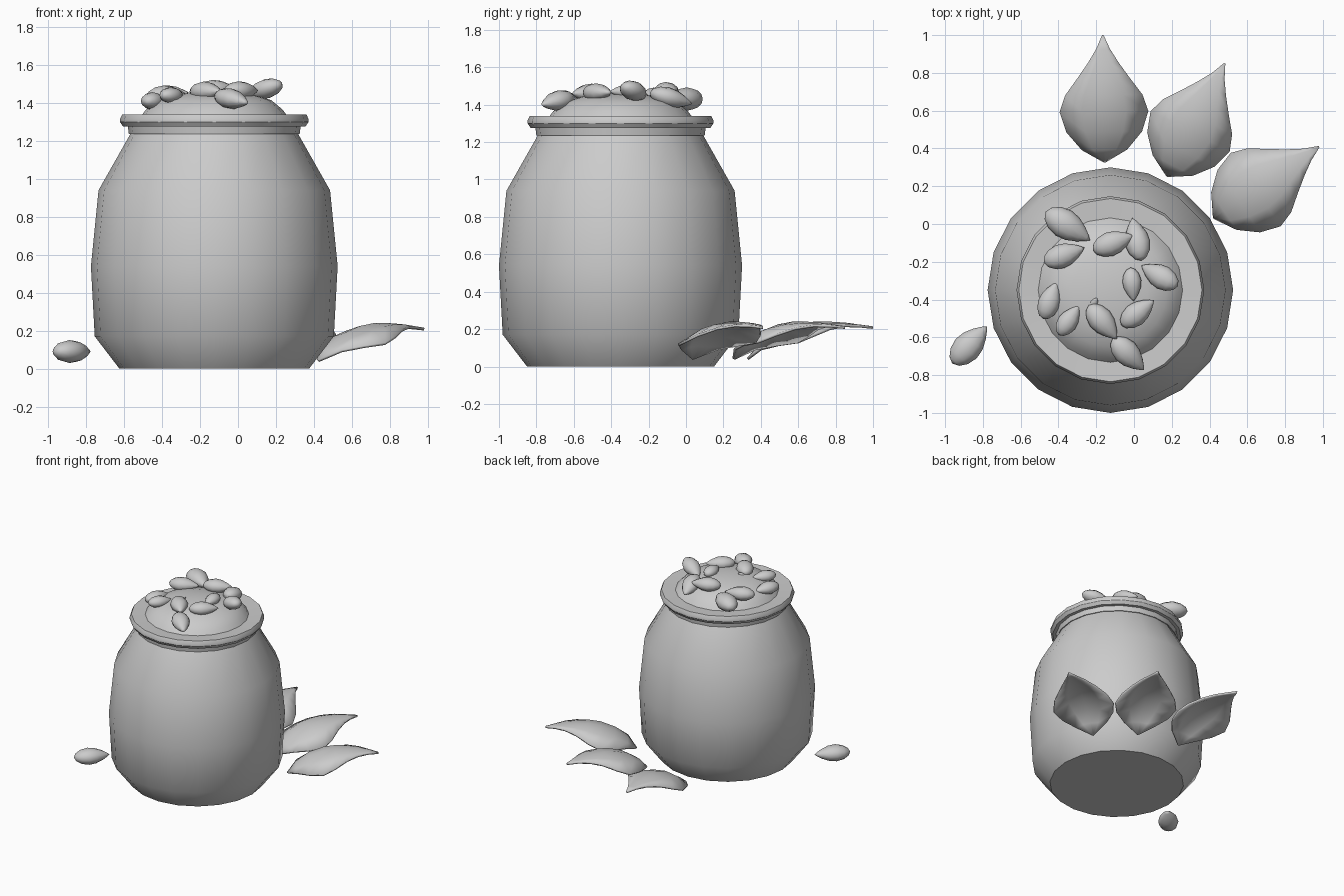
import bpy, bmesh, math
from mathutils import Matrix, Vector

cube = bpy.data.objects.get("Cube")
if cube:
    bpy.data.objects.remove(cube, do_unlink=True)

stone = bpy.data.materials.new("plain grey")
stone.use_nodes = True
GREY = (0.6, 0.6, 0.6, 1)
stone.diffuse_color = GREY
stone.node_tree.nodes["Principled BSDF"].inputs["Base Color"].default_value = GREY

POT = Vector((-0.125, -0.35, 0))


def finish(bm, name, angle=35):
    bmesh.ops.recalc_face_normals(bm, faces=bm.faces)
    mesh = bpy.data.meshes.new(name)
    bm.to_mesh(mesh)
    bm.free()
    obj = bpy.data.objects.new(name, mesh)
    bpy.context.collection.objects.link(obj)
    mesh.materials.append(stone)
    bpy.ops.object.select_all(action='DESELECT')
    bpy.context.view_layer.objects.active = obj
    obj.select_set(True)
    bpy.ops.object.shade_smooth_by_angle(angle=math.radians(angle))
    return obj


def lathe(profile, sides):
    """Spin (radius, height) points around z; zero radius closes an end."""
    bm = bmesh.new()
    verts = [bm.verts.new((r, 0, z)) for r, z in profile]
    edges = [bm.edges.new(pair) for pair in zip(verts, verts[1:])]
    bmesh.ops.spin(bm, geom=verts + edges, axis=(0, 0, 1), cent=(0, 0, 0),
                   angle=math.tau, steps=sides, use_duplicate=False)
    bmesh.ops.remove_doubles(bm, verts=bm.verts, dist=0.0005)
    return bm


# Pot body with the flat base
body = finish(lathe([(0, 0), (0.5, 0), (0.63, 0.17), (0.65, 0.54),
                     (0.61, 0.94), (0.44, 1.24), (0, 1.24)], 20), "pot_body", 45)
body.location = POT

# Rolled rim
rim = finish(lathe([(0.4, 1.235), (0.45, 1.235), (0.455, 1.275), (0.48, 1.275), (0.497, 1.3),
                    (0.497, 1.315), (0.485, 1.34), (0.375, 1.335)], 20), "pot_rim", 30)
rim.location = POT

# Heaped filling
mound = finish(lathe([(0.39, 1.325), (0.36, 1.365), (0.3, 1.415), (0.2, 1.445),
                      (0.1, 1.46), (0, 1.465)], 20), "filling_mound")
mound.location = POT


# Teardrop seeds: round at one end, pointed at the other
def seed(name, x, y, z, yaw, length, pitch=0):
    bm = lathe([(0, -0.5), (0.13, -0.44), (0.23, -0.3), (0.28, -0.1),
                (0.25, 0.1), (0.16, 0.29), (0.07, 0.42), (0, 0.5)], 12)
    turn = (Matrix.Rotation(math.radians(yaw), 4, 'Z')
            @ Matrix.Rotation(math.radians(pitch), 4, 'Y')
            @ Matrix.Diagonal((length, length, length * 0.8, 1))
            @ Matrix.Rotation(math.pi / 2, 4, 'Y'))
    bmesh.ops.transform(bm, matrix=turn, verts=bm.verts)
    finish(bm, name, 60).location = (x, y, z)


SEEDS = [
    (-0.35, -0.01, 1.43, -33, 0.28, 0), (-0.37, -0.165, 1.44, 20, 0.23, 0),
    (-0.11, -0.1, 1.47, 20, 0.23, 0), (0.015, -0.08, 1.435, 102, 0.24, 15),
    (0.135, -0.275, 1.47, 150, 0.23, 15), (-0.01, -0.32, 1.47, -85, 0.18, 0),
    (0.02, -0.47, 1.465, 38, 0.22, 0), (-0.165, -0.52, 1.46, -50, 0.235, 0),
    (-0.345, -0.51, 1.44, 55, 0.19, 0), (-0.445, -0.405, 1.41, 70, 0.21, 0),
    (-0.03, -0.69, 1.42, -45, 0.24, 10), (-0.215, -0.425, 1.44, 60, 0.1, -40),
]
for i, spec in enumerate(SEEDS):
    seed(f"seed_{i + 1}", *spec)
seed("fallen_seed", -0.87, -0.64, 0.09, 47, 0.27)


# Cupped leaves: (distance along, half width, ridge height)
LEAF = [(0, 0.004, 0.045), (0.1, 0.12, 0.12), (0.24, 0.2, 0.185), (0.4, 0.235, 0.225),
        (0.53, 0.205, 0.24), (0.66, 0.14, 0.24), (0.78, 0.083, 0.235),
        (0.89, 0.037, 0.225), (1, 0.004, 0.215)]


def leaf(name, base, tip):
    start, end = Vector(base), Vector(tip)
    along = end - start
    side = Vector((-along.y, along.x)).normalized()
    bm = bmesh.new()
    rows = []
    for t, half, height in LEAF:
        row = []
        for s in (-1, -0.5, 0, 0.5, 1):
            p = start + along * t + side * half * s
            row.append(bm.verts.new((p.x, p.y, height - 1.6 * (half * s) ** 2)))
        rows.append(row)
    for a, b in zip(rows, rows[1:]):
        for j in range(4):
            bm.faces.new((a[j], a[j + 1], b[j + 1], b[j]))
    obj = finish(bm, name, 50)
    solid = obj.modifiers.new("thickness", 'SOLIDIFY')
    solid.thickness = 0.014
    solid.offset = -1


leaf("leaf_back", (-0.155, 0.325), (-0.165, 1.0))
leaf("leaf_middle", (0.175, 0.25), (0.48, 0.85))
leaf("leaf_left", (0.42, 0.03), (0.98, 0.41))
